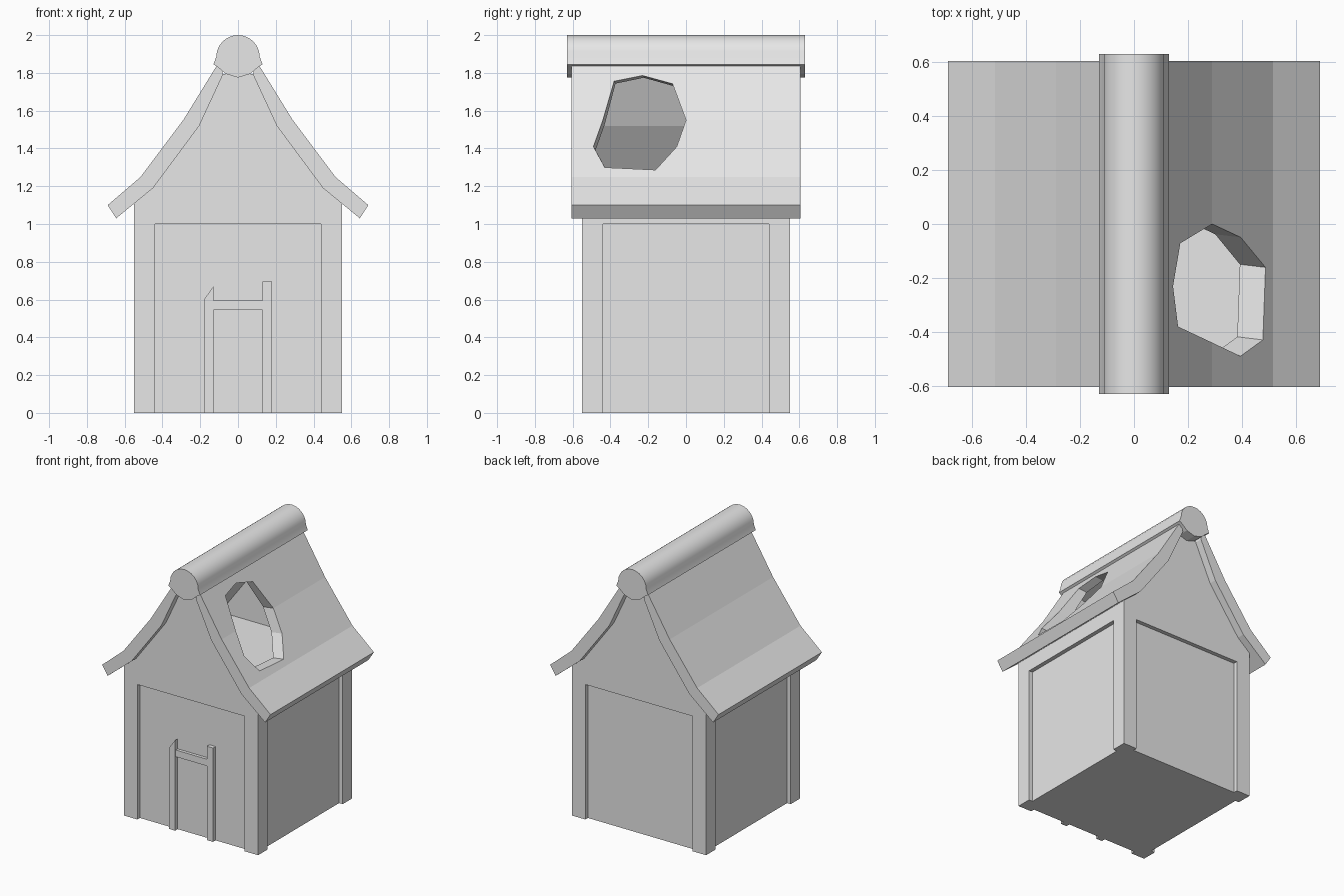
import bpy, bmesh, math
from mathutils import Vector

cube = bpy.data.objects.get("Cube")
if cube:
    bpy.data.objects.remove(cube, do_unlink=True)

# One plain grey for everything
grey = bpy.data.materials.new("plain_grey")
grey.use_nodes = True
COLOUR = (0.8, 0.8, 0.8, 1)
grey.diffuse_color = COLOUR
grey.node_tree.nodes["Principled BSDF"].inputs["Base Color"].default_value = COLOUR


def loft(name, start, end):
    """Closed solid between two matching outlines."""
    bm = bmesh.new()
    a = [bm.verts.new(p) for p in start]
    b = [bm.verts.new(p) for p in end]
    bm.faces.new(a)
    bm.faces.new(b[::-1])
    for i in range(len(a)):
        j = (i + 1) % len(a)
        bm.faces.new((a[j], a[i], b[i], b[j]))
    bmesh.ops.recalc_face_normals(bm, faces=bm.faces)
    mesh = bpy.data.meshes.new(name)
    bm.to_mesh(mesh)
    bm.free()
    mesh.materials.append(grey)
    ob = bpy.data.objects.new(name, mesh)
    bpy.context.collection.objects.link(ob)
    return ob


def prism(name, profile, y0, y1):
    """Extrude an x-z profile along y."""
    return loft(name, [(x, y0, z) for x, z in profile], [(x, y1, z) for x, z in profile])


def box(name, x0, x1, y0, y1, z0, z1):
    return prism(name, [(x0, z0), (x1, z0), (x1, z1), (x0, z1)], y0, y1)


def mirrored(half):
    return half + [(-x, z) for x, z in reversed(half) if abs(x) > 1e-6]


HALF, INNER, CORE, TOP = 0.55, 0.44, 0.52, 1.11

# Walls: recessed core, corner posts and a top band
box("wall_core", -CORE, CORE, -CORE, CORE, 0, TOP)
box("wall_top_band", -HALF, HALF, -HALF, HALF, 1.0, TOP)
for side, sx in (("left", 1), ("right", -1)):
    for end, sy in (("front", -1), ("back", 1)):
        xs = sorted((sx * INNER, sx * HALF))
        ys = sorted((sy * INNER, sy * HALF))
        box(f"{end}_{side}_corner_post", *xs, *ys, 0, 1.0)

# Gable walls, closing the hollow attic
underside = [(0.45, 1.19), (0.205, 1.52), (0.08, 1.79)]
gable = mirrored([(HALF, TOP)] + [(x + 0.005, z + 0.005) for x, z in underside])
for end, sy in (("front", -1), ("back", 1)):
    prism(f"{end}_gable", gable, sy * HALF, sy * CORE)

# Door frame
prism("door_right_post", [(-0.18, 0), (-0.13, 0), (-0.13, 0.67), (-0.18, 0.60)], -HALF, -CORE)
box("door_left_post", 0.13, 0.18, -HALF, -CORE, 0, 0.695)
box("door_lintel", -0.13, 0.13, -0.543, -CORE, 0.545, 0.595)

# Curved roof slopes
outer = [(0.09, 1.875), (0.29, 1.55), (0.515, 1.25), (0.69, 1.10)]
slope = outer + [(0.645, 1.03)] + underside
slopes = {}
for side, sx in (("left", 1), ("right", -1)):
    slopes[side] = prism(f"{side}_roof_slope", [(sx * x, z) for x, z in slope], -0.605, 0.605)

# Ragged hole through the left slope
rim = [Vector(p) for p in (
    (0.395, -0.49, 1.41), (0.48, -0.43, 1.30), (0.48, -0.16, 1.285),
    (0.40, -0.05, 1.41), (0.29, 0, 1.55), (0.16, -0.07, 1.74),
    (0.14, -0.23, 1.785), (0.16, -0.38, 1.755), (0.29, -0.44, 1.55))]
inward = Vector((-1, 0.12, -0.2))
cutter = loft("hole_cutter", [p - inward * 0.2 for p in rim], [p + inward * 0.2 for p in rim])
cutter.hide_render = True
cut = slopes["left"].modifiers.new("hole", "BOOLEAN")
cut.operation = "DIFFERENCE"
cut.solver = "EXACT"
cut.object = cutter
bpy.context.view_layer.objects.active = slopes["left"]
bpy.ops.object.modifier_apply(modifier="hole")
bpy.data.objects.remove(cutter, do_unlink=True)

# Rounded ridge cap with a lip on both sides
arc = [(0.115 * math.cos(a), 1.885 + 0.115 * math.sin(a))
       for a in (math.radians(d) for d in range(0, 91, 15))]
cap = prism("ridge_cap", mirrored([(0, 1.775), (0.065, 1.795), (0.108, 1.832), (0.13, 1.845)] + arc),
            -0.63, 0.63)
bpy.ops.object.select_all(action="DESELECT")
cap.select_set(True)
bpy.context.view_layer.objects.active = cap
bpy.ops.object.shade_smooth_by_angle(angle=math.radians(20))
